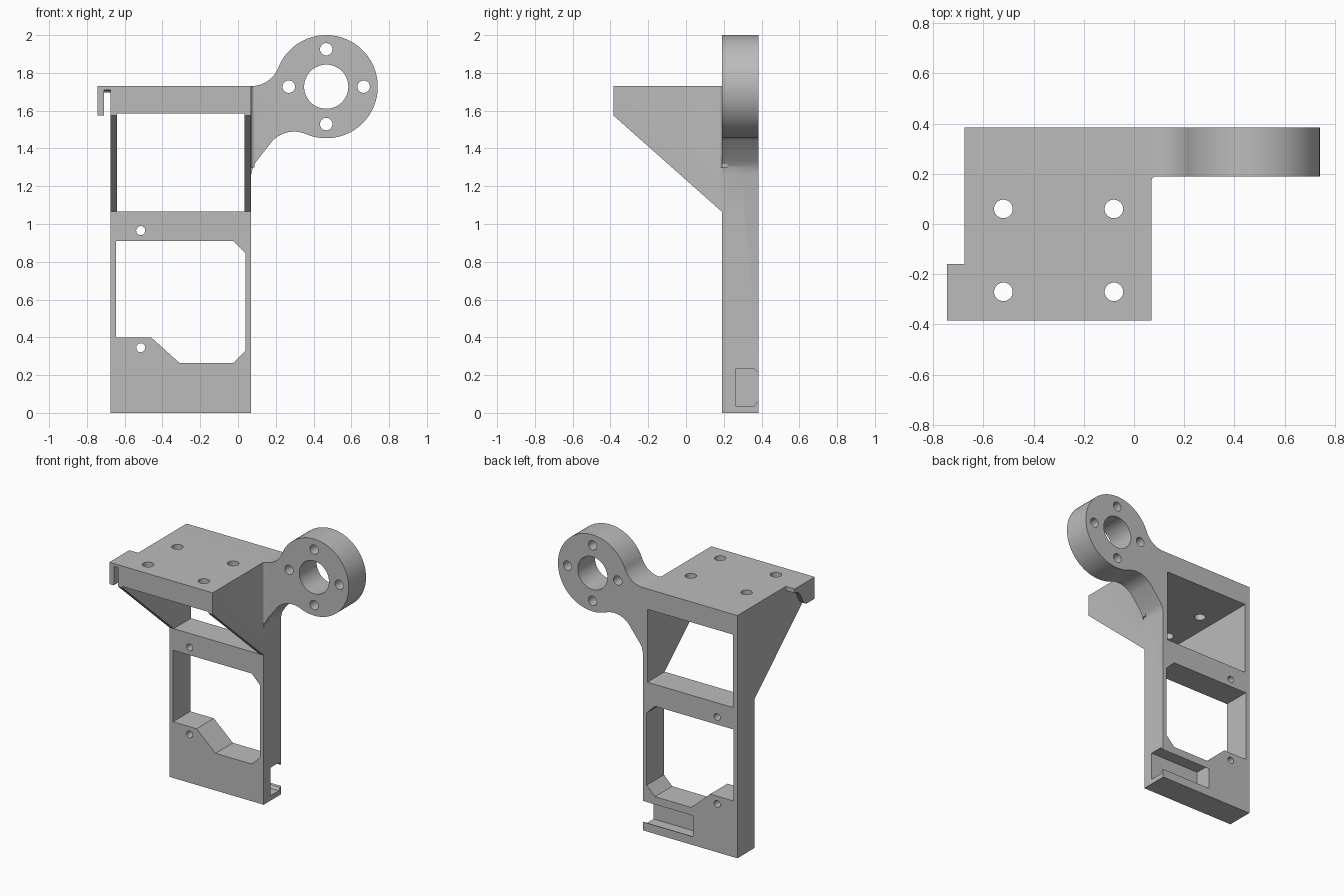
import bpy, bmesh
from math import sin, cos, radians

cube = bpy.data.objects.get("Cube")
if cube:
    bpy.data.objects.remove(cube, do_unlink=True)

grey = bpy.data.materials.new("plain_grey")
grey.use_nodes = True
colour = (0.5, 0.5, 0.5, 1)
grey.diffuse_color = colour
grey.node_tree.nodes["Principled BSDF"].inputs["Base Color"].default_value = colour

FRONT, BACK = 0.19, 0.385      # depth of the upright plate
LEFT, RIGHT = 0.07, -0.675     # its sides
SHELF = 1.73                   # top of the shelf
RING = (0.467, 1.727)


def arc(centre, radius, start, end, steps):
    angles = [radians(start + (end - start) * i / steps) for i in range(steps + 1)]
    return [(centre[0] + radius * cos(a), centre[1] + radius * sin(a)) for a in angles]


def rect(a0, b0, a1, b1):
    return [(a0, b0), (a1, b0), (a1, b1), (a0, b1)]


def prism(name, axis, points, low, high):
    """Extrude a 2D profile along the x, y or z axis."""
    place = {"x": lambda a, b, d: (d, a, b),
             "y": lambda a, b, d: (a, d, b),
             "z": lambda a, b, d: (a, b, d)}[axis]
    bm = bmesh.new()
    rings = [[bm.verts.new(place(a, b, d)) for a, b in points] for d in (low, high)]
    for ring in rings:
        bm.faces.new(ring)
    n = len(points)
    for i in range(n):
        j = (i + 1) % n
        bm.faces.new((rings[0][i], rings[0][j], rings[1][j], rings[1][i]))
    bmesh.ops.recalc_face_normals(bm, faces=bm.faces)
    mesh = bpy.data.meshes.new(name)
    bm.to_mesh(mesh)
    bm.free()
    mesh.materials.append(grey)
    ob = bpy.data.objects.new(name, mesh)
    bpy.context.collection.objects.link(ob)
    return ob


def combine(target, tool, operation):
    """Apply a boolean and discard the tool."""
    tool.hide_render = True
    mod = target.modifiers.new(operation.lower(), "BOOLEAN")
    mod.operation, mod.solver, mod.object = operation, "EXACT", tool
    bpy.context.view_layer.objects.active = target
    bpy.ops.object.modifier_apply(modifier=mod.name)
    bpy.data.objects.remove(tool, do_unlink=True)


def cut(target, axis, points, low, high):
    combine(target, prism("cutter", axis, points, low, high), "DIFFERENCE")


def drill(target, axis, centre, radius, low, high, steps=32):
    cut(target, axis, arc(centre, radius, 0, 360, steps)[:-1], low, high)


# Upright plate with the filleted arm and round mount in one outline
outline = [(RIGHT, 0), (LEFT, 0), (LEFT, 1.265), (0.08, 1.305), (0.1, 1.335)]
outline += arc((0.297, 1.329), 0.16, 135, 67, 12)
outline += arc(RING, 0.273, -112, 158, 64)
outline += arc((LEFT, 1.884), 0.154, -21.5, -90, 12)
outline += [(RIGHT, SHELF)]
bracket = prism("mounting_bracket", "y", outline, FRONT, BACK)

# Shelf with sloping side gussets
gusset = [(FRONT, 1.065), (0.3, 1.065), (0.3, SHELF), (-BACK, SHELF), (-BACK, 1.575)]
combine(bracket, prism("shelf", "x", gusset, RIGHT, LEFT), "UNION")
cut(bracket, "y", rect(-0.64, 1.065, 0.035, 1.585), -0.6, 0.6)

# Small fillet where the arm meets the gusset
corner = [(0.05, 0.22), (0.05, 0.172), (LEFT, 0.172)]
corner += arc((0.088, 0.172), 0.018, 180, 90, 5)[1:] + [(0.088, 0.22)]
combine(bracket, prism("corner_fillet", "z", corner, 1.3, SHELF), "UNION")

# Hooked side tab with a slot beneath it
hook = prism("hook_tab", "x", [(-0.16, SHELF), (-0.16, 1.7), (-0.19, 1.695),
             (-0.215, 1.675), (-0.265, 1.59), (-0.29, 1.575),
             (-BACK, 1.575), (-BACK, SHELF)], -0.745, -0.66)
cut(hook, "x", [(-0.5, 1.5), (0, 1.5), (0, 1.69), (-0.16, 1.695),
                (-BACK, 1.71), (-0.5, 1.71)], -0.71, RIGHT)
combine(bracket, hook, "UNION")

# Lower window with clipped corners
cut(bracket, "y", [(-0.645, 0.91), (-0.025, 0.91), (0.04, 0.845), (0.04, 0.33),
                   (-0.025, 0.265), (-0.31, 0.265), (-0.46, 0.4), (-0.645, 0.4)],
    0, 0.6)

# Snap-in pocket at the foot, open to the back and left
cut(bracket, "x", [(0.265, 0.035), (0.265, 0.235), (0.36, 0.235), (0.385, 0.21),
                   (0.42, 0.21), (0.42, 0.06), (0.385, 0.06), (0.372, 0.055),
                   (0.36, 0.035)], -0.325, 0.2)

# Screw holes in the plate, the shelf and the round mount
for z in (0.345, 0.965):
    drill(bracket, "y", (-0.515, z), 0.024, 0, 0.6, 24)
for x in (-0.52, -0.08):
    for y in (-0.27, 0.06):
        drill(bracket, "z", (x, y), 0.037, 1.5, 1.9)
drill(bracket, "y", RING, 0.117, 0, 0.6, 48)
for centre in arc(RING, 0.198, 0, 270, 3):
    drill(bracket, "y", centre, 0.033, 0, 0.6)

# Smooth the curves, keep the machined edges sharp
bpy.ops.object.select_all(action="DESELECT")
bracket.select_set(True)
bpy.context.view_layer.objects.active = bracket
bpy.ops.object.shade_smooth_by_angle(angle=radians(30))
